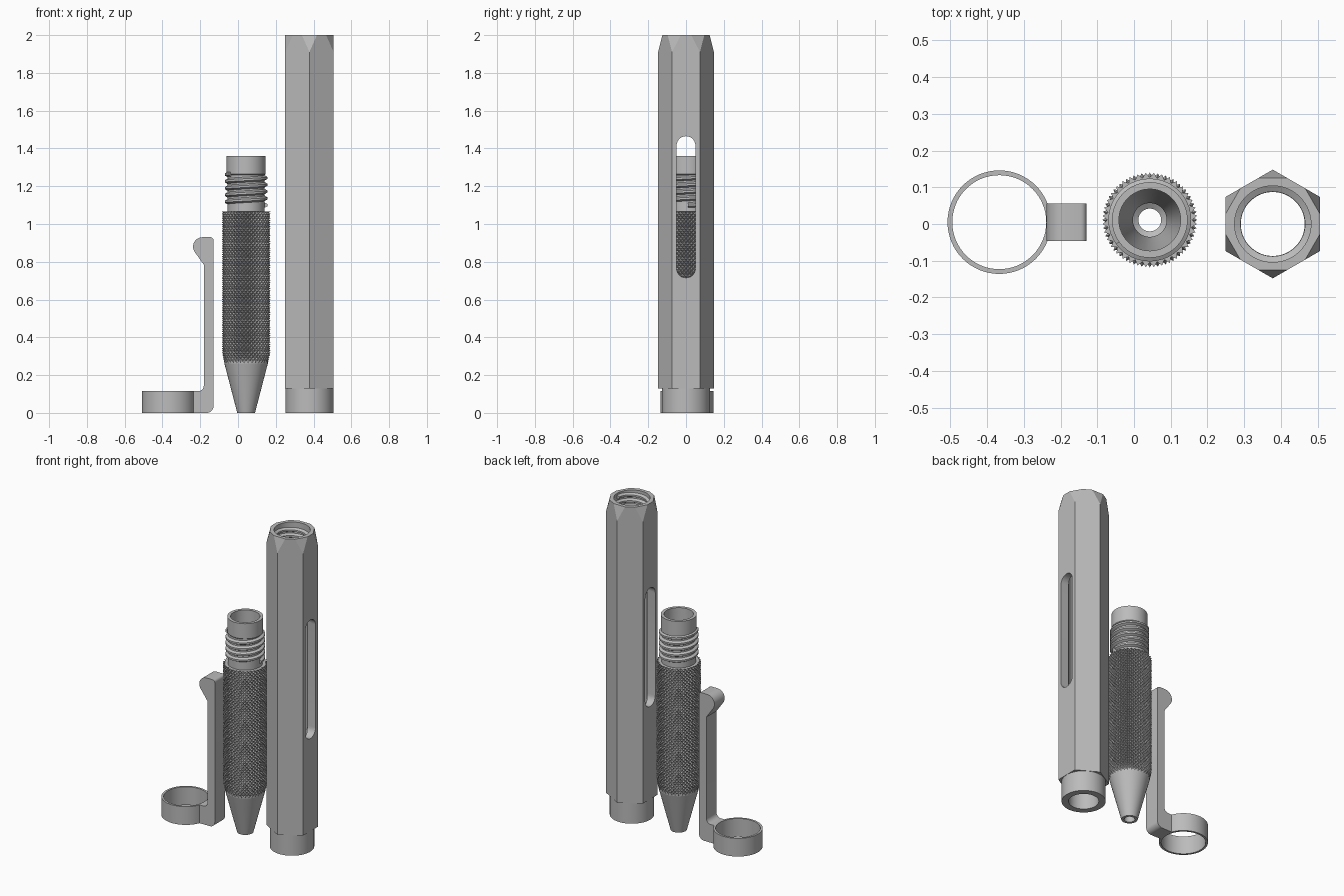
import bpy, bmesh
from math import sin, cos, pi, radians
from mathutils import Vector

if "Cube" in bpy.data.objects:
    bpy.data.objects.remove(bpy.data.objects["Cube"], do_unlink=True)

# One brushed-metal grey for everything
metal = bpy.data.materials.new("metal_grey")
metal.use_nodes = True
grey = (0.5, 0.5, 0.5, 1)
metal.diffuse_color = grey
metal.node_tree.nodes["Principled BSDF"].inputs["Base Color"].default_value = grey

GRIP = (0.043, 0.011)
BODY = (0.378, 0.0)
RING = (-0.367, 0.005)


def finish(name, bm, smooth=True):
    bmesh.ops.recalc_face_normals(bm, faces=bm.faces[:])
    mesh = bpy.data.meshes.new(name)
    bm.to_mesh(mesh)
    bm.free()
    mesh.materials.append(metal)
    obj = bpy.data.objects.new(name, mesh)
    bpy.context.collection.objects.link(obj)
    if smooth:
        shade(obj)
    return obj


def shade(obj):
    bpy.ops.object.select_all(action='DESELECT')
    obj.select_set(True)
    bpy.context.view_layer.objects.active = obj
    bpy.ops.object.shade_smooth_by_angle(angle=radians(30))


def skin(name, rings, wrap=True, diamonds=False, smooth=True):
    """Skin a list of closed rings; wrap last to first, or cap both ends."""
    bm = bmesh.new()
    rows = [[bm.verts.new(p) for p in ring] for ring in rings]
    n, m = len(rows), len(rows[0])
    for j in range(n if wrap else n - 1):
        lo, hi = rows[j], rows[(j + 1) % n]
        for i in range(m):
            k = (i + 1) % m
            a, b, c, d = lo[i], lo[k], hi[k], hi[i]
            if not diamonds:
                bm.faces.new((a, b, c, d))
            elif (i + j) % 2:
                bm.faces.new((a, b, c))
                bm.faces.new((a, c, d))
            else:
                bm.faces.new((a, b, d))
                bm.faces.new((b, c, d))
    if not wrap:
        bm.faces.new(rows[0])
        bm.faces.new(rows[-1])
    return finish(name, bm, smooth)


def polar(centre, r, a, z):
    return (centre[0] + r * cos(a), centre[1] + r * sin(a), z)


def lathe(name, centre, profile, sides=64, wrap=True):
    return skin(name, [[polar(centre, r, 2 * pi * i / sides, z) for i in range(sides)]
                       for r, z in profile], wrap)


def thread(name, centre, root, crest, z0, pitch, turns, steps=40):
    section = [(root, -0.4), (crest, -0.15), (crest, 0.15), (root, 0.4)]
    rings = []
    for s in range(int(turns * steps) + 1):
        t = s / steps
        rings.append([polar(centre, r, 2 * pi * t, z0 + pitch * (t + h)) for r, h in section])
    return skin(name, rings, wrap=False)


def arc(cu, cv, r, a0, a1, n=8):
    return [(cu + r * cos(radians(a0 + (a1 - a0) * i / n)),
             cv + r * sin(radians(a0 + (a1 - a0) * i / n))) for i in range(n + 1)]


def prism(name, points, direction):
    bm = bmesh.new()
    face = bm.faces.new([bm.verts.new(p) for p in points])
    new = bmesh.ops.extrude_face_region(bm, geom=[face])["geom"]
    bmesh.ops.translate(bm, vec=direction, verts=[v for v in new if isinstance(v, bmesh.types.BMVert)])
    return finish(name, bm)


def cut(obj, cutter):
    cutter.hide_render = True
    mod = obj.modifiers.new("cut", 'BOOLEAN')
    mod.operation = 'DIFFERENCE'
    mod.solver = 'EXACT'
    mod.object = cutter
    bpy.ops.object.select_all(action='DESELECT')
    obj.select_set(True)
    bpy.context.view_layer.objects.active = obj
    bpy.ops.object.modifier_apply(modifier=mod.name)
    bpy.data.objects.remove(cutter, do_unlink=True)


# Hexagonal barrel with planar corner chamfers at the top
R, BASE, TOP = 0.148, 0.13, 2.0
corners = [Vector(polar(BODY, R, pi / 2 + pi / 3 * k, 0)) for k in range(6)]
up = Vector((0, 0, 1))
bm = bmesh.new()
for k, c in enumerate(corners):
    bm.verts.new(c + up * BASE)
    bm.verts.new(c + up * 1.91)
    for other in (corners[k - 1], corners[(k + 1) % 6]):
        bm.verts.new(c.lerp(other, 0.31) + up * TOP)
bmesh.ops.convex_hull(bm, input=bm.verts[:])
bmesh.ops.dissolve_limit(bm, angle_limit=0.01, verts=bm.verts[:], edges=bm.edges[:])
barrel = finish("hex_barrel", bm, smooth=False)

# Bore, wider threaded mouth and the side window running through
cut(barrel, lathe("bore_cutter", BODY, [(0.087, 0), (0.087, 1.72), (0.104, 1.72), (0.104, 2.1)], wrap=False))
slot = arc(0, 1.415, 0.05, 0, 180, 12) + arc(0, 0.765, 0.05, 180, 360, 12)
cut(barrel, prism("window_cutter", [(0.1, y, z) for y, z in slot], (0.6, 0, 0)))
shade(barrel)
thread("barrel_inner_thread", BODY, 0.105, 0.088, 1.76, 0.036, 6)
lathe("barrel_collar", BODY, [(0.087, 0), (0.127, 0), (0.127, BASE), (0.087, BASE)])

# Grip core: cone tip, hidden sleeve, threaded neck and stepped bore
lathe("grip_core", GRIP, [
    (0.031, 0), (0.047, 0), (0.112, 0.25), (0.1, 0.26), (0.098, 1.26), (0.103, 1.265),
    (0.103, 1.36), (0.084, 1.36), (0.084, 0.4), (0.046, 0.2), (0.046, 0.06), (0.031, 0.05)])
thread("grip_neck_thread", GRIP, 0.097, 0.113, 1.1, 0.036, 4.6)

# Diamond knurling, running out on the cone
COLS, ROWS, Z0, Z1 = 72, 72, 0.25, 1.065
rings = [[polar(GRIP, 0.1, 2 * pi * i / COLS, Z0) for i in range(COLS)]]
for j in range(ROWS + 1):
    z = Z0 + (Z1 - Z0) * j / ROWS
    ring = []
    for i in range(COLS):
        r = 0.129 if (i + j) % 2 else 0.115
        ring.append(polar(GRIP, min(r, 0.047 + 0.26 * z), 2 * pi * i / COLS, z))
    rings.append(ring)
rings.append([polar(GRIP, 0.1, 2 * pi * i / COLS, Z1) for i in range(COLS)])
skin("grip_knurling", rings, diamonds=True, smooth=False)

# Pocket clip: ring plus bent arm with hooked end
lathe("clip_ring", RING, [(0.128, 0), (0.141, 0), (0.141, 0.115), (0.128, 0.115)])
outline = ([(-0.236, 0)] + arc(-0.165, 0.035, 0.035, -90, 0)
           + arc(-0.145, 0.915, 0.015, 0, 90, 4) + arc(-0.188, 0.88, 0.05, 90, 215, 12)
           + [(-0.181, 0.785)] + arc(-0.211, 0.145, 0.03, 0, -90) + [(-0.236, 0.115)])
prism("clip_arm", [(x, RING[1] - 0.051, z) for x, z in outline], (0, 0.102, 0))
